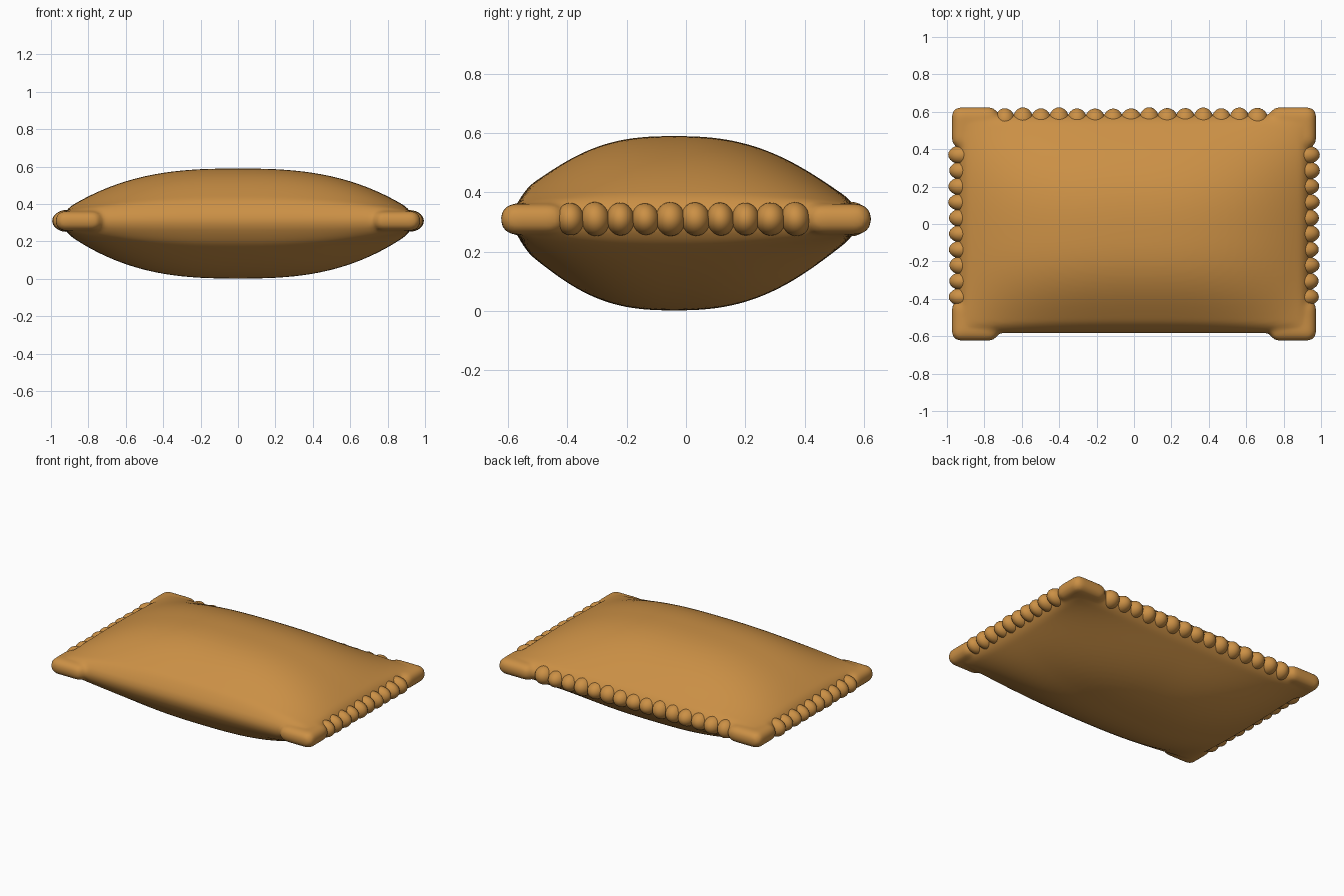
import bpy, bmesh, math, random
from mathutils import Matrix, Vector

random.seed(4)
cube = bpy.data.objects.get("Cube")
if cube:
    bpy.data.objects.remove(cube, do_unlink=True)

MID = 0.31            # height of the seam
HALF_X, HALF_Y = 0.94, 0.585

crust = bpy.data.materials.new("golden_crust")
crust.use_nodes = True
colour = (0.60, 0.28, 0.06, 1)
crust.diffuse_color = colour
crust.node_tree.nodes["Principled BSDF"].inputs["Base Color"].default_value = colour


def finish(name, bm):
    bmesh.ops.recalc_face_normals(bm, faces=bm.faces)
    for f in bm.faces:
        f.smooth = True
    mesh = bpy.data.meshes.new(name)
    bm.to_mesh(mesh)
    bm.free()
    mesh.materials.append(crust)
    obj = bpy.data.objects.new(name, mesh)
    bpy.context.collection.objects.link(obj)
    return obj


def rim(d, r):
    # quarter-round edge that reaches 1 at distance r from the border
    return math.sqrt(max(0, 1 - (1 - min(d / r, 1)) ** 2))


def thickness(x, y, puff):
    tx = abs(x) / HALF_X
    ty = abs(y + 0.04 * (1 - (y / HALF_Y) ** 2)) / HALF_Y
    swell = (1 - min(tx, 1) ** 2.7) * (1 - min(ty, 1) ** 2.6) ** 1.2
    # the plain front edge is fuller in the middle
    front = max(0, -y / HALF_Y) ** 4 * (1 - tx ** 2)
    r = 0.05 + 0.035 * front
    edge = rim(HALF_X - abs(x), 0.05) * rim(HALF_Y - abs(y), r)
    return edge * (r + (puff - 0.035 * front) * swell)


# puffed pillow, top and bottom sheets joined at the seam
bm = bmesh.new()
N = 56
steps = [math.sin((i / N - 0.5) * math.pi) for i in range(N + 1)]
for sign, puff in ((1, 0.23), (-1, 0.258)):
    rows = [[bm.verts.new((u * HALF_X, v * HALF_Y,
                           MID + sign * thickness(u * HALF_X, v * HALF_Y, puff)))
             for u in steps] for v in steps]
    for a, b in zip(rows, rows[1:]):
        for i in range(N):
            bm.faces.new((a[i], a[i + 1], b[i + 1], b[i]))
bmesh.ops.remove_doubles(bm, verts=bm.verts, dist=0.00005)

# flat rounded pads at the four corners
for sx in (-1, 1):
    for sy in (-1, 1):
        place = (Matrix.Translation((sx * 0.85, sy * 0.515, MID))
                 @ Matrix.Diagonal((0.25, 0.22, 0.105, 1)))
        pad = bmesh.ops.create_cube(bm, size=1, matrix=place)["verts"]
        edges = list({e for v in pad for e in v.link_edges})
        bmesh.ops.bevel(bm, geom=edges, offset=0.05, segments=6,
                        profile=0.5, affect='EDGES')
body = finish("pastry_pillow", bm)
remesh = body.modifiers.new("blend", 'REMESH')
remesh.mode = 'VOXEL'
remesh.voxel_size = 0.014
remesh.use_smooth_shade = True
smooth = body.modifiers.new("soften", 'SMOOTH')
smooth.factor = 0.5
smooth.iterations = 5


def crimp_row(name, start, end, count, radii):
    # row of pinched lobes, each leaning slightly
    bm = bmesh.new()
    start, end = Vector(start), Vector(end)
    for i in range(count):
        spot = start.lerp(end, i / (count - 1))
        size = [r * random.uniform(0.95, 1.06) for r in radii]
        lean = Matrix.Rotation(random.uniform(0.05, 0.2), 4, (end - start).yxz)
        place = Matrix.Translation(spot) @ lean @ Matrix.Diagonal((*size, 1))
        bmesh.ops.create_uvsphere(bm, u_segments=24, v_segments=14,
                                  radius=1, matrix=place)
    return finish(name, bm)


for side, sx in (("left", 1), ("right", -1)):
    crimp_row(side + "_crimps", (sx * 0.92, -0.39, MID), (sx * 0.92, 0.37, MID),
              10, (0.07, 0.049, 0.055))
crimp_row("back_crimps", (-0.69, 0.555, MID), (0.66, 0.555, MID),
          15, (0.056, 0.065, 0.055))
